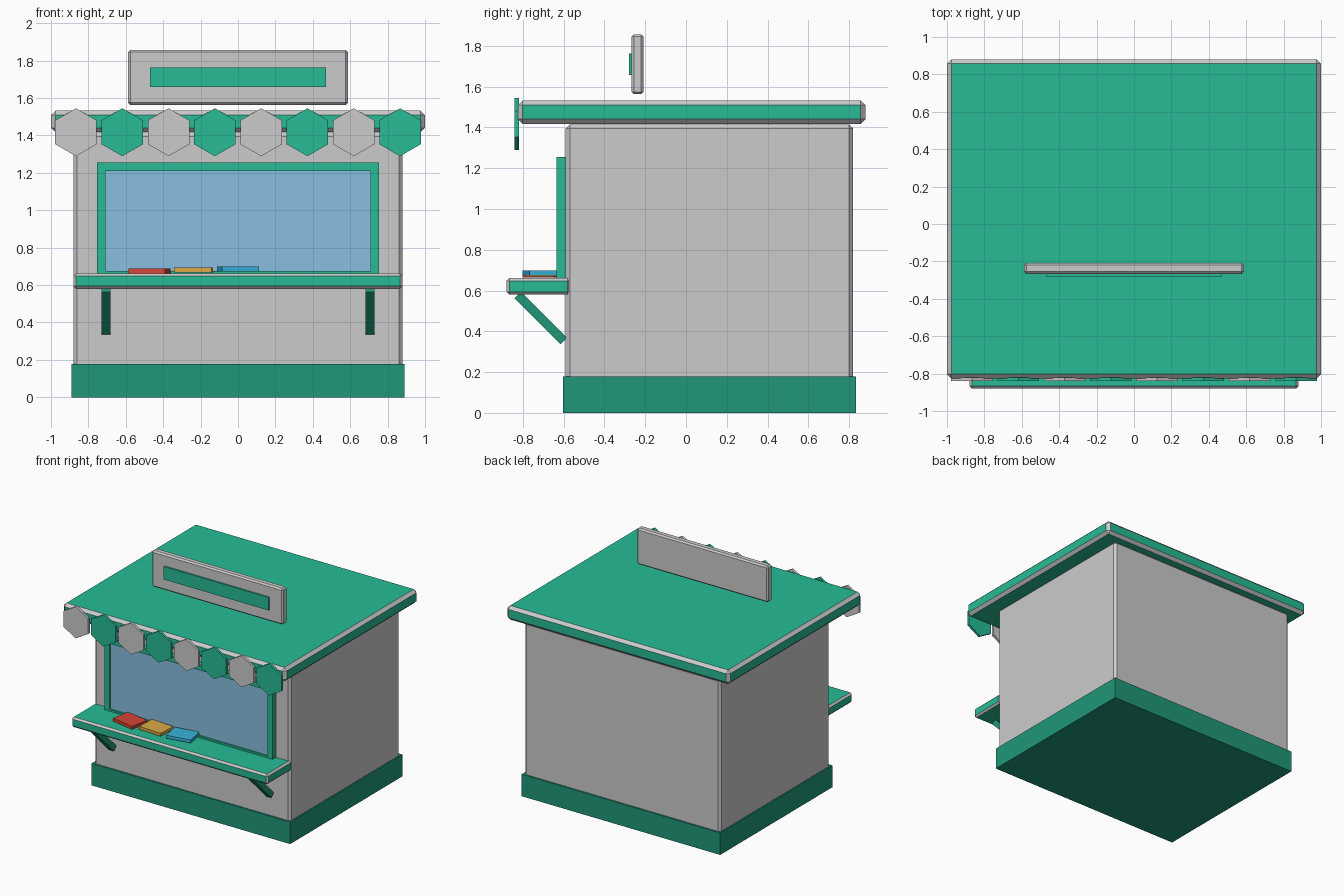
import bpy
from math import radians

if "Cube" in bpy.data.objects:
    bpy.data.objects.remove(bpy.data.objects["Cube"])


def material(name, rgb):
    m = bpy.data.materials.new(name)
    m.diffuse_color = (*rgb, 1)
    m.use_nodes = True
    m.node_tree.nodes["Principled BSDF"].inputs["Base Color"].default_value = m.diffuse_color
    return m


GREEN = material("green", (0.02, 0.50, 0.30))
DARK = material("dark_green", (0.014, 0.31, 0.19))
GREY = material("trim_grey", (0.67, 0.67, 0.69))
GLASS = material("window_blue", (0.25, 0.52, 0.75))
RED = material("red", (0.65, 0.06, 0.04))
YELLOW = material("yellow", (0.70, 0.40, 0.06))
BLUE = material("blue", (0.04, 0.45, 0.70))


def box(name, x, y, z, mat=None, bevel=0, trim=None, rot=(0, 0, 0)):
    """Box from (min, max) ranges, with optional chamfer in a trim material."""
    bpy.ops.mesh.primitive_cube_add(size=1, location=[sum(r) / 2 for r in (x, y, z)])
    o = bpy.context.object
    o.name = name
    o.scale = [r[1] - r[0] for r in (x, y, z)]
    bpy.ops.object.transform_apply(location=False, rotation=False, scale=True)
    o.rotation_euler = rot
    if mat:
        o.data.materials.append(mat)
    if bevel:
        b = o.modifiers.new("chamfer", 'BEVEL')
        b.width, b.segments = bevel, 1
        if trim:
            o.data.materials.append(trim)
            b.material = 1
    return o


# Main structure
box("booth_body", (-0.88, 0.88), (-0.59, 0.82), (0.002, 1.415), None, 0.02)
box("base_plinth", (-0.89, 0.89), (-0.603, 0.833), (0, 0.178), DARK)
box("roof_slab", (-1, 1), (-0.825, 0.88), (1.418, 1.532), GREEN, 0.023, GREY)
box("counter", (-0.88, 0.88), (-0.88, -0.567), (0.58, 0.662), GREEN, 0.014, GREY)

# Window frame bars and pane
FY = (-0.635, -0.585)
for side, s in (("left", -1), ("right", 1)):
    box(f"window_frame_{side}", sorted((s * 0.708, s * 0.754)), FY, (0.63, 1.255), GREEN)
box("window_frame_top", (-0.708, 0.708), FY, (1.21, 1.255), GREEN)
box("window_frame_bottom", (-0.708, 0.708), FY, (0.63, 0.676), GREEN)
box("window_pane", (-0.708, 0.708), (-0.62, -0.585), (0.676, 1.21), GLASS)

# Slanted counter brackets
for side, s in (("left", -1), ("right", 1)):
    cx = s * 0.706
    box(f"counter_bracket_{side}", (cx - 0.024, cx + 0.024), (-0.872, -0.552),
        (0.443, 0.488), DARK, rot=(radians(-45), 0, 0))

# Sign board above the roof
box("sign_board", (-0.588, 0.588), (-0.267, -0.208), (1.563, 1.857), None, 0.012)
box("sign_panel", (-0.47, 0.47), (-0.28, -0.26), (1.658, 1.763), GREEN)

# Hexagonal bunting along the roof edge
for i in range(8):
    bpy.ops.mesh.primitive_cylinder_add(
        vertices=6, radius=0.128, depth=0.021,
        location=((i - 3.5) * 0.2475, -0.83, 1.417), rotation=(radians(90), 0, 0))
    flag = bpy.context.object
    flag.name = f"bunting_{i + 1}"
    flag.data.materials.append(GREEN if i % 2 else GREY)

# Leaflets lying on the counter
for i, (cx, mat, turn) in enumerate(((-0.473, RED, -11), (-0.238, YELLOW, -3), (0, BLUE, 10))):
    z = 0.663 + i * 0.005
    box(f"leaflet_{i + 1}", (cx - 0.1, cx + 0.1), (-0.785, -0.63), (z, z + 0.025),
        mat, rot=(0, 0, radians(turn)))
